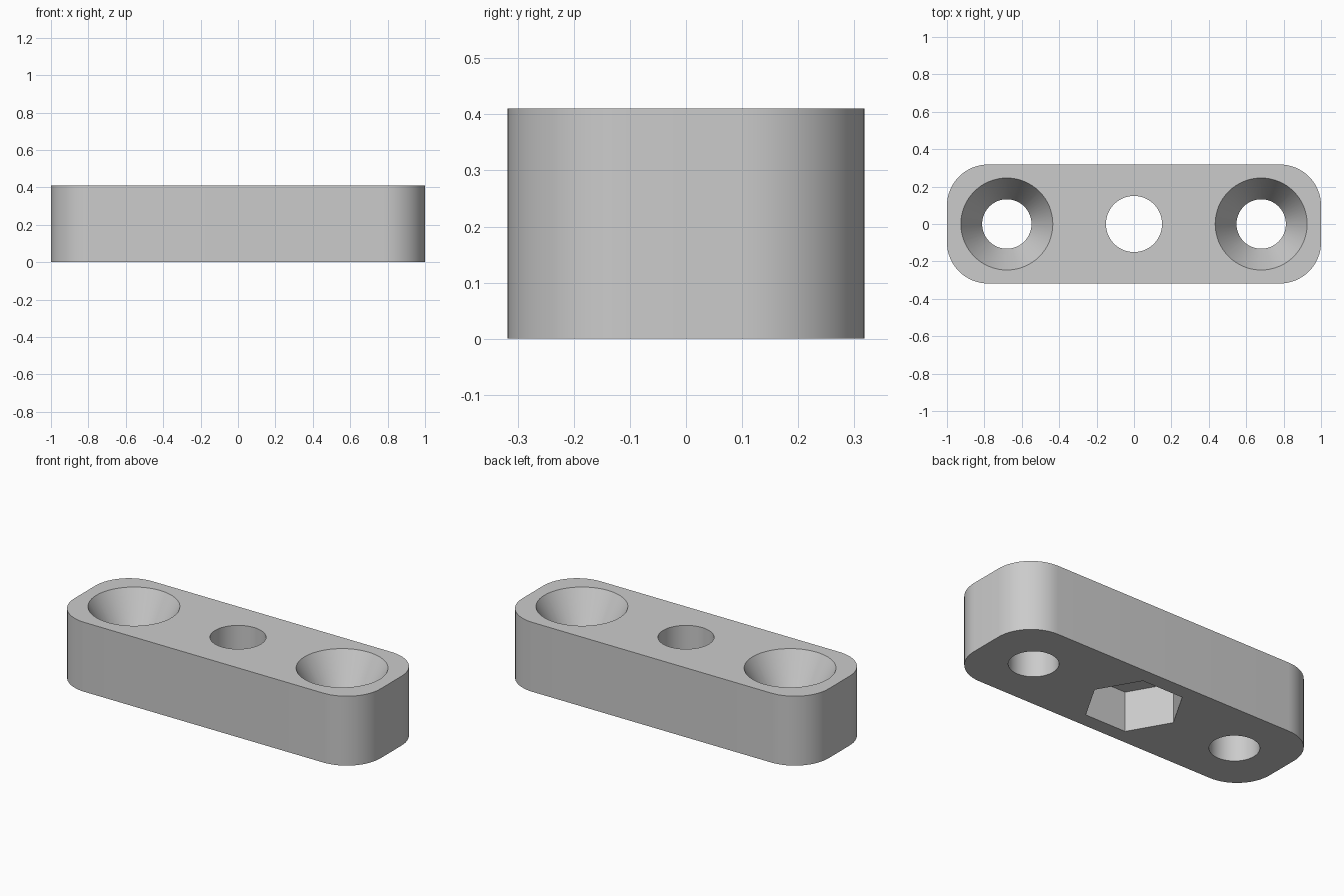
import bpy, bmesh
from math import radians, pi, cos, sin

LENGTH, WIDTH, HEIGHT, CORNER = 2.0, 0.636, 0.41, 0.22
SCREW_X, SCREW_R, SINK_R, SINK_DEPTH = 0.68, 0.132, 0.246, 0.205
BOLT_R, NUT_R, NUT_DEPTH = 0.15, 0.266, 0.235
OVER = 0.05  # how far cutters reach past the block

if "Cube" in bpy.data.objects:
    bpy.data.objects.remove(bpy.data.objects["Cube"])

grey = bpy.data.materials.new("plain grey")
grey.use_nodes = True
grey.diffuse_color = (0.6, 0.6, 0.6, 1)
grey.node_tree.nodes["Principled BSDF"].inputs["Base Color"].default_value = (0.6, 0.6, 0.6, 1)


def loft(name, loops):
    """Solid skinned through a stack of matching point loops."""
    bm = bmesh.new()
    rings = [[bm.verts.new(p) for p in loop] for loop in loops]
    n = len(rings[0])
    for low, high in zip(rings, rings[1:]):
        for i in range(n):
            j = (i + 1) % n
            bm.faces.new((low[i], low[j], high[j], high[i]))
    bm.faces.new(rings[0][::-1])
    bm.faces.new(rings[-1])
    bmesh.ops.recalc_face_normals(bm, faces=bm.faces)
    mesh = bpy.data.meshes.new(name)
    bm.to_mesh(mesh)
    bm.free()
    mesh.materials.append(grey)
    obj = bpy.data.objects.new(name, mesh)
    bpy.context.collection.objects.link(obj)
    return obj


def turned(name, x, profile, sides=64):
    """Cutter with a vertical axis, from (radius, height) pairs."""
    turns = [2 * pi * i / sides for i in range(sides)]
    cutter = loft(name, [[(x + r * cos(a), r * sin(a), z) for a in turns] for r, z in profile])
    cutter.hide_render = True
    return cutter


# Block with rounded corners
outline = []
for corner, (sx, sy) in enumerate([(1, 1), (-1, 1), (-1, -1), (1, -1)]):
    for step in range(17):
        a = pi / 2 * (corner + step / 16)
        outline.append((sx * (LENGTH / 2 - CORNER) + CORNER * cos(a),
                        sy * (WIDTH / 2 - CORNER) + CORNER * sin(a)))
block = loft("mounting_block", [[(x, y, z) for x, y in outline] for z in (0, HEIGHT)])

# Countersunk screw holes at both ends
slope = (SINK_R - SCREW_R) / SINK_DEPTH
sink = [(SCREW_R, -OVER), (SCREW_R, HEIGHT - SINK_DEPTH), (SINK_R + slope * OVER, HEIGHT + OVER)]
cutters = [turned(side + "_screw_hole", x, sink)
           for side, x in (("left", SCREW_X), ("right", -SCREW_X))]

# Centre bolt hole with a hexagonal nut pocket underneath
cutters.append(turned("bolt_hole", 0, [(BOLT_R, -OVER), (BOLT_R, HEIGHT + OVER)]))
cutters.append(turned("nut_pocket", 0, [(NUT_R, -OVER), (NUT_R, NUT_DEPTH)], 6))

# Cut the holes, then drop the cutters
bpy.ops.object.select_all(action="DESELECT")
block.select_set(True)
bpy.context.view_layer.objects.active = block
for cutter in cutters:
    mod = block.modifiers.new(cutter.name, "BOOLEAN")
    mod.operation, mod.solver, mod.object = "DIFFERENCE", "EXACT", cutter
    bpy.ops.object.modifier_apply(modifier=mod.name)
    bpy.data.objects.remove(cutter)

bpy.ops.object.shade_smooth_by_angle(angle=radians(20))
